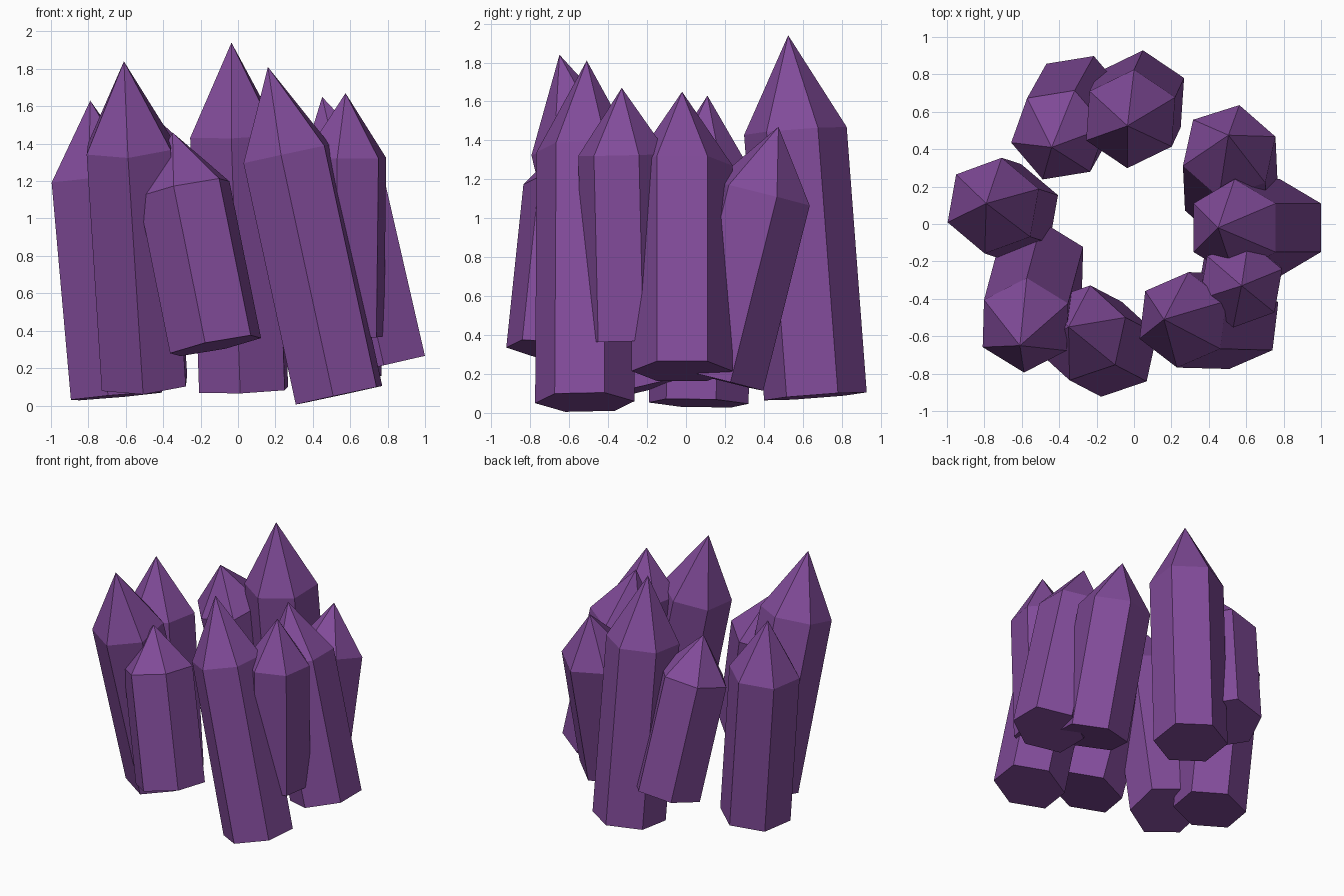
import bpy, bmesh
from math import cos, sin, pi, radians
from mathutils import Vector

if "Cube" in bpy.data.objects:
    bpy.data.objects.remove(bpy.data.objects["Cube"])

mat = bpy.data.materials.new("purple_crystal")
mat.diffuse_color = (0.22, 0.07, 0.32, 1)
mat.use_nodes = True
mat.node_tree.nodes["Principled BSDF"].inputs["Base Color"].default_value = mat.diffuse_color


def crystal(name, base, tip, radius, phase, shoulder=0.735):
    """Hexagonal prism along base->tip, closed by a six-sided point."""
    base, tip = Vector(base), Vector(tip)
    axis = tip - base
    rot = Vector((0, 0, 1)).rotation_difference(axis)
    bm = bmesh.new()

    def ring(t):
        centre = base + axis * t
        return [bm.verts.new(centre + rot @ Vector((radius * cos(a), radius * sin(a), 0)))
                for a in (radians(phase) + i * pi / 3 for i in range(6))]

    low, high, apex = ring(0), ring(shoulder), bm.verts.new(tip)
    bm.faces.new(low[::-1])
    for i in range(6):
        j = (i + 1) % 6
        bm.faces.new((low[i], low[j], high[j], high[i]))
        bm.faces.new((high[i], high[j], apex))
    mesh = bpy.data.meshes.new(name)
    bm.to_mesh(mesh)
    bm.free()
    mesh.materials.append(mat)
    bpy.context.collection.objects.link(bpy.data.objects.new(name, mesh))


# ring of leaning crystals: name, base centre, tip, radius, twist in degrees
for args in (
    ("back_crystal", (0.03, 0.665, 0.085), (-0.035, 0.525, 1.94), 0.265, 26),
    ("back_right_crystal", (0.52, 0.15, 0.175), (0.505, 0.475, 1.47), 0.26, 18),
    ("right_crystal", (0.78, -0.02, 0.215), (0.45, -0.02, 1.65), 0.26, 30),
    ("right_front_crystal", (0.56, -0.30, 0.37), (0.575, -0.33, 1.67), 0.235, 20),
    ("front_right_crystal", (0.54, -0.52, 0.055), (0.16, -0.51, 1.81), 0.257, 23),
    ("front_crystal", (-0.12, -0.67, 0.32), (-0.35, -0.55, 1.46), 0.26, 18),
    ("front_left_crystal", (-0.50, -0.24, 0.12), (-0.61, -0.65, 1.84), 0.26, 28),
    ("left_crystal", (-0.65, 0.065, 0.05), (-0.79, 0.11, 1.63), 0.26, 20),
    ("back_left_crystal", (-0.30, 0.66, 0.37), (-0.44, 0.41, 1.54), 0.26, 10),
):
    crystal(*args)
